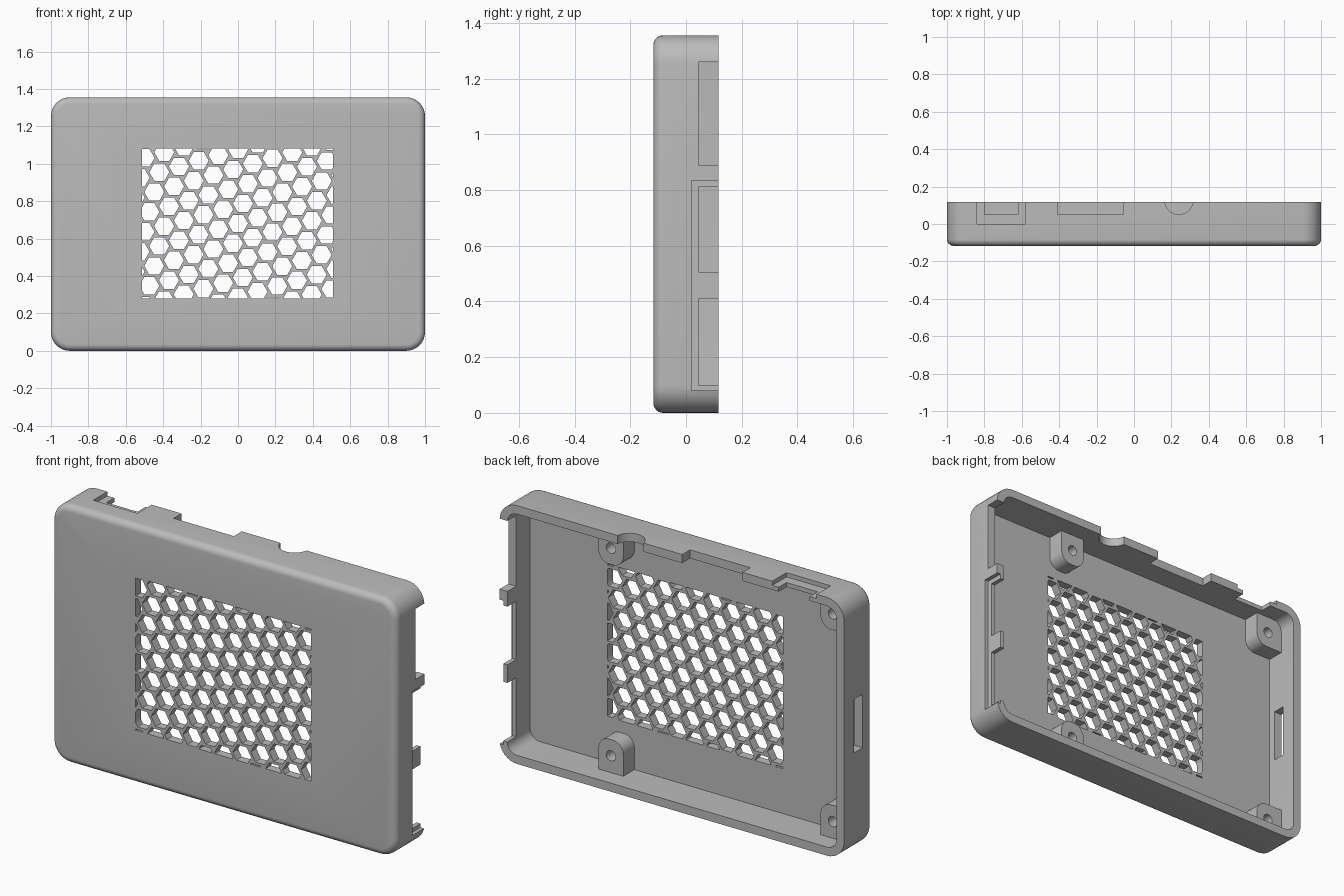
import bpy
import bmesh
import math
from mathutils import Vector

if "Cube" in bpy.data.objects:
    bpy.data.objects.remove(bpy.data.objects["Cube"])

# Main dimensions
HEIGHT = 1.355
DEPTH = 0.117          # half depth
WALL = 0.045
FLOOR = -DEPTH + WALL
POST_TOP = 0.02

grey = bpy.data.materials.new("case grey")
grey.use_nodes = True
grey.diffuse_color = (0.5, 0.5, 0.5, 1)
grey.node_tree.nodes["Principled BSDF"].inputs["Base Color"].default_value = (0.5, 0.5, 0.5, 1)


def make_object(name, bm):
    bmesh.ops.recalc_face_normals(bm, faces=bm.faces)
    mesh = bpy.data.meshes.new(name)
    bm.to_mesh(mesh)
    bm.free()
    mesh.materials.append(grey)
    obj = bpy.data.objects.new(name, mesh)
    bpy.context.collection.objects.link(obj)
    return obj


def rounded_rect(x0, x1, z0, z1, radii, steps=8):
    """Outline from lower left, counter-clockwise, with one radius per corner."""
    points = []
    corners = [(x0, z0, 1, 1), (x1, z0, -1, 1), (x1, z1, -1, -1), (x0, z1, 1, -1)]
    for i, (x, z, sx, sz) in enumerate(corners):
        r = radii[i]
        if r == 0:
            points.append((x, z))
            continue
        for k in range(steps + 1):
            a = math.pi + (i + k / steps) * math.pi / 2
            points.append((x + sx * r + r * math.cos(a), z + sz * r + r * math.sin(a)))
    return points


def loft(name, rings):
    """Closed solid through (y, outline) rings."""
    bm = bmesh.new()
    loops = [[bm.verts.new((x, y, z)) for x, z in pts] for y, pts in rings]
    for low, high in zip(loops, loops[1:]):
        for i in range(len(low)):
            j = (i + 1) % len(low)
            bm.faces.new((low[i], low[j], high[j], high[i]))
    bm.faces.new(loops[0])
    bm.faces.new(loops[-1])
    return make_object(name, bm)


def box(x, y, z):
    outline = [(x[0], z[0]), (x[1], z[0]), (x[1], z[1]), (x[0], z[1])]
    return loft("cutter", [(y[0], outline), (y[1], outline)])


def cylinder(centre, radius, length, axis):
    bm = bmesh.new()
    bmesh.ops.create_cone(bm, cap_ends=True, segments=32, radius1=radius,
                          radius2=radius, depth=length)
    turn = Vector((0, 0, 1)).rotation_difference(Vector(axis)).to_matrix()
    bmesh.ops.rotate(bm, verts=bm.verts, matrix=turn)
    bmesh.ops.translate(bm, verts=bm.verts, vec=centre)
    return make_object("cutter", bm)


def cut(obj, cutters):
    """Subtract the cutters, bake the result and remove them."""
    for c in cutters:
        c.hide_render = True
        mod = obj.modifiers.new("cut", "BOOLEAN")
        mod.operation, mod.solver, mod.object = "DIFFERENCE", "EXACT", c
    graph = bpy.context.evaluated_depsgraph_get()
    baked = bpy.data.meshes.new_from_object(obj.evaluated_get(graph))
    obj.modifiers.clear()
    obj.data = baked
    for c in cutters:
        bpy.data.objects.remove(c)


def smooth(obj):
    bpy.ops.object.select_all(action="DESELECT")
    obj.select_set(True)
    bpy.context.view_layer.objects.active = obj
    bpy.ops.object.shade_smooth_by_angle(angle=math.radians(35))


def inset_outline(d):
    return rounded_rect(-1 + d, 1 - d, d, HEIGHT - d, [0.1 - d] * 4)


# Shell with a rounded front edge
FILLET = 0.035
rings = []
for k in range(7):
    t = k / 6 * math.pi / 2
    rings.append((-DEPTH + FILLET * (1 - math.cos(t)), inset_outline(FILLET * (1 - math.sin(t)))))
rings.append((DEPTH, inset_outline(0)))
shell = loft("case_shell", rings)

# Cavity, open at the back
cutters = [loft("cutter", [(FLOOR, inset_outline(WALL)), (0.3, inset_outline(WALL))])]

# Port openings and plug recess in the left wall
for z in [(0.10, 0.41), (0.505, 0.81), (0.89, 1.26)]:
    cutters.append(box((0.9, 1.1), (0.045, 0.2), z))
cutters.append(box((0.978, 1.1), (0.02, 0.21), (0.08, 0.835)))

# Port openings, plug recess and round jack notch in the top wall
top = (HEIGHT - 0.1, HEIGHT + 0.1)
cutters.append(box((-0.80, -0.62), (0.052, 0.2), top))
cutters.append(box((-0.41, -0.06), (0.052, 0.2), top))
cutters.append(box((-0.84, -0.583), (0.0, 0.21), (HEIGHT - 0.022, HEIGHT + 0.11)))
cutters.append(cylinder((0.24, 0.127, HEIGHT), 0.076, 0.2, (0, 0, 1)))

# Card slot in the right wall
cutters.append(box((-1.1, -0.9), (-0.034, 0.034), (0.535, 0.815)))

# Honeycomb vent, clipped to a rectangle
SPACING, RADIUS, TILT = 0.1096, 0.0535, math.radians(16)
LEFT, RIGHT, LOW, HIGH = -0.512, 0.507, 0.28, 1.082
step_a = Vector((math.cos(TILT), 0, math.sin(TILT))) * SPACING
step_b = Vector((math.cos(TILT + math.pi / 3), 0, math.sin(TILT + math.pi / 3))) * SPACING
limits = [((LEFT, 0, 0), (-1, 0, 0)), ((RIGHT, 0, 0), (1, 0, 0)),
          ((0, 0, LOW), (0, 0, -1)), ((0, 0, HIGH), (0, 0, 1))]
vent = bmesh.new()
for m in range(-9, 10):
    for n in range(-9, 10):
        c = Vector((0, -0.2, (LOW + HIGH) / 2)) + step_a * m + step_b * n
        if not (LEFT - RADIUS < c.x < RIGHT + RADIUS and LOW - RADIUS < c.z < HIGH + RADIUS):
            continue
        corners = []
        for k in range(6):
            a = k * math.pi / 3
            corners.append(vent.verts.new(c + Vector((math.cos(a), 0, math.sin(a))) * RADIUS))
        vent.faces.new(corners)
for point, normal in limits:
    bmesh.ops.bisect_plane(vent, geom=vent.verts[:] + vent.edges[:] + vent.faces[:],
                           plane_co=point, plane_no=normal, clear_outer=True)
solid = bmesh.ops.extrude_face_region(vent, geom=vent.faces[:])
moved = [g for g in solid["geom"] if isinstance(g, bmesh.types.BMVert)]
bmesh.ops.translate(vent, verts=moved, vec=(0, 0.17, 0))
cutters.append(make_object("cutter", vent))

cut(shell, cutters)
smooth(shell)

# Screw posts: two against the top and bottom walls, two in the right corners
REACH = 0.085
ROUND = 0.06
for end, x in (("inner", 0.422), ("corner", -0.867)):
    for side, z in (("lower", 0.133), ("upper", HEIGHT - 0.133)):
        x0 = x - 0.072 if end == "inner" else -1 + WALL - 0.005
        near = ROUND if end == "inner" else 0
        if side == "lower":
            span, radii = (WALL - 0.005, z + REACH), [0, 0, ROUND, near]
        else:
            span, radii = (z - REACH, HEIGHT - WALL + 0.005), [near, ROUND, 0, 0]
        outline = rounded_rect(x0, x + 0.072, span[0], span[1], radii)
        post = loft(f"{side}_{end}_screw_post", [(FLOOR - 0.005, outline), (POST_TOP, outline)])
        cut(post, [cylinder((x, POST_TOP, z), 0.027, 0.17, (0, 1, 0))])
        smooth(post)
